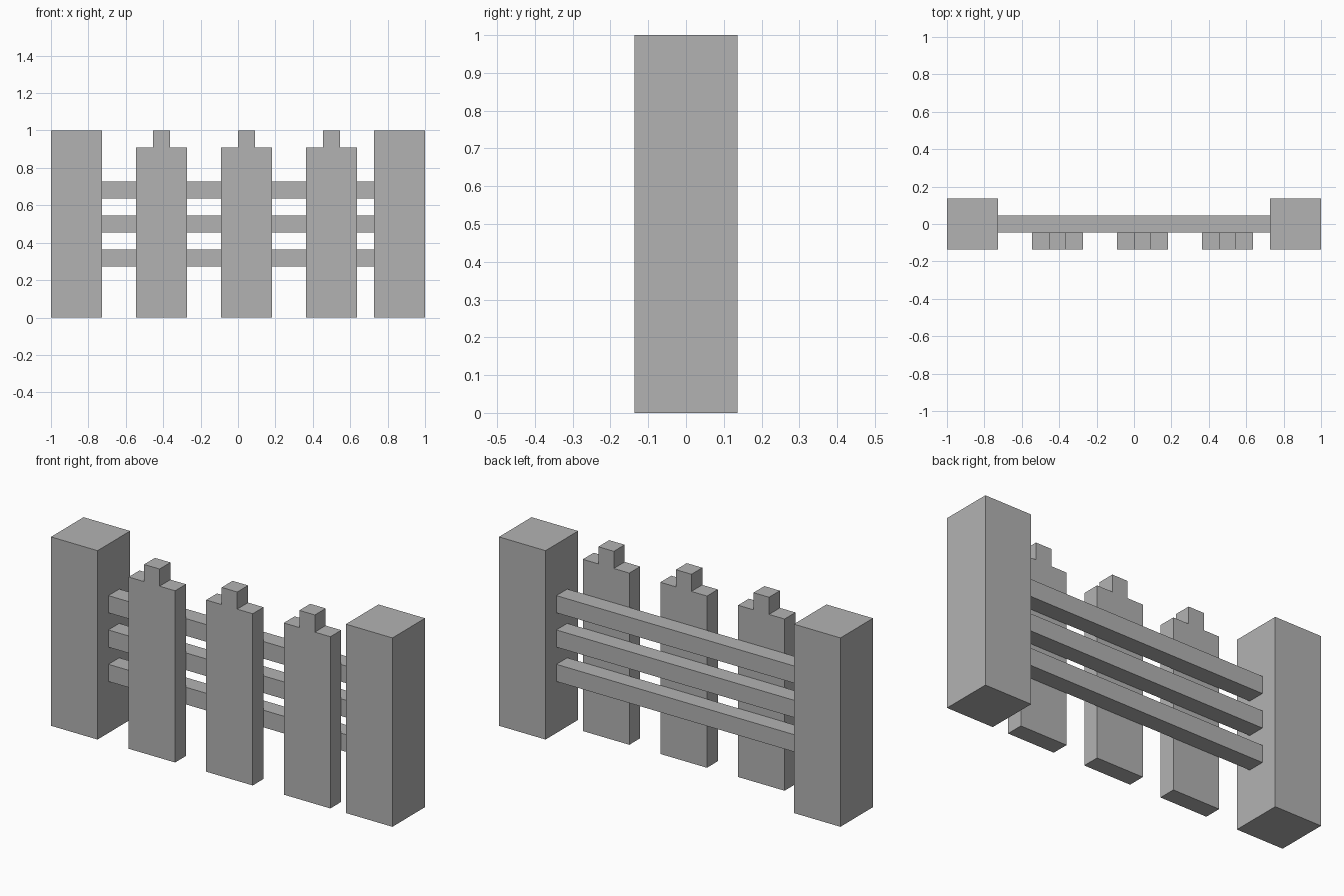
import bpy

cube = bpy.data.objects.get("Cube")
if cube:
    bpy.data.objects.remove(cube, do_unlink=True)

U = 1 / 11  # one grid unit of the design

GREY = (0.45, 0.45, 0.45, 1)
grey = bpy.data.materials.new("fence_grey")
grey.use_nodes = True
grey.diffuse_color = GREY
grey.node_tree.nodes["Principled BSDF"].inputs["Base Color"].default_value = GREY


def prism(name, outline, y0, y1):
    """Extrude a front-facing (x, z) outline from y0 to y1, in grid units."""
    n = len(outline)
    verts = [(x * U, y * U, z * U) for y in (y0, y1) for x, z in outline]
    faces = [tuple(range(n)), tuple(reversed(range(n, 2 * n)))]
    faces += [(i, i + n, (i + 1) % n + n, (i + 1) % n) for i in range(n)]
    mesh = bpy.data.meshes.new(name)
    mesh.from_pydata(verts, [], faces)
    mesh.materials.append(grey)
    obj = bpy.data.objects.new(name, mesh)
    bpy.context.collection.objects.link(obj)
    return obj


def box(name, x0, x1, y0, y1, z0, z1):
    return prism(name, [(x0, z0), (x1, z0), (x1, z1), (x0, z1)], y0, y1)


# End posts
box("right_post", -11, -8, -1.5, 1.5, 0, 11)
box("left_post", 8, 11, -1.5, 1.5, 0, 11)

# Rails between the posts
for name, z in (("lower", 3), ("middle", 5), ("upper", 7)):
    box(name + "_rail", -8, 8, -0.5, 0.5, z, z + 1)

# Pickets with a stepped tip, in front of the rails
PICKET = [(0, 0), (3, 0), (3, 10), (2, 10), (2, 11), (1, 11), (1, 10), (0, 10)]
for name, left in (("right", -6), ("centre", -1), ("left", 4)):
    prism(name + "_picket", [(x + left, z) for x, z in PICKET], -1.5, -0.5)
